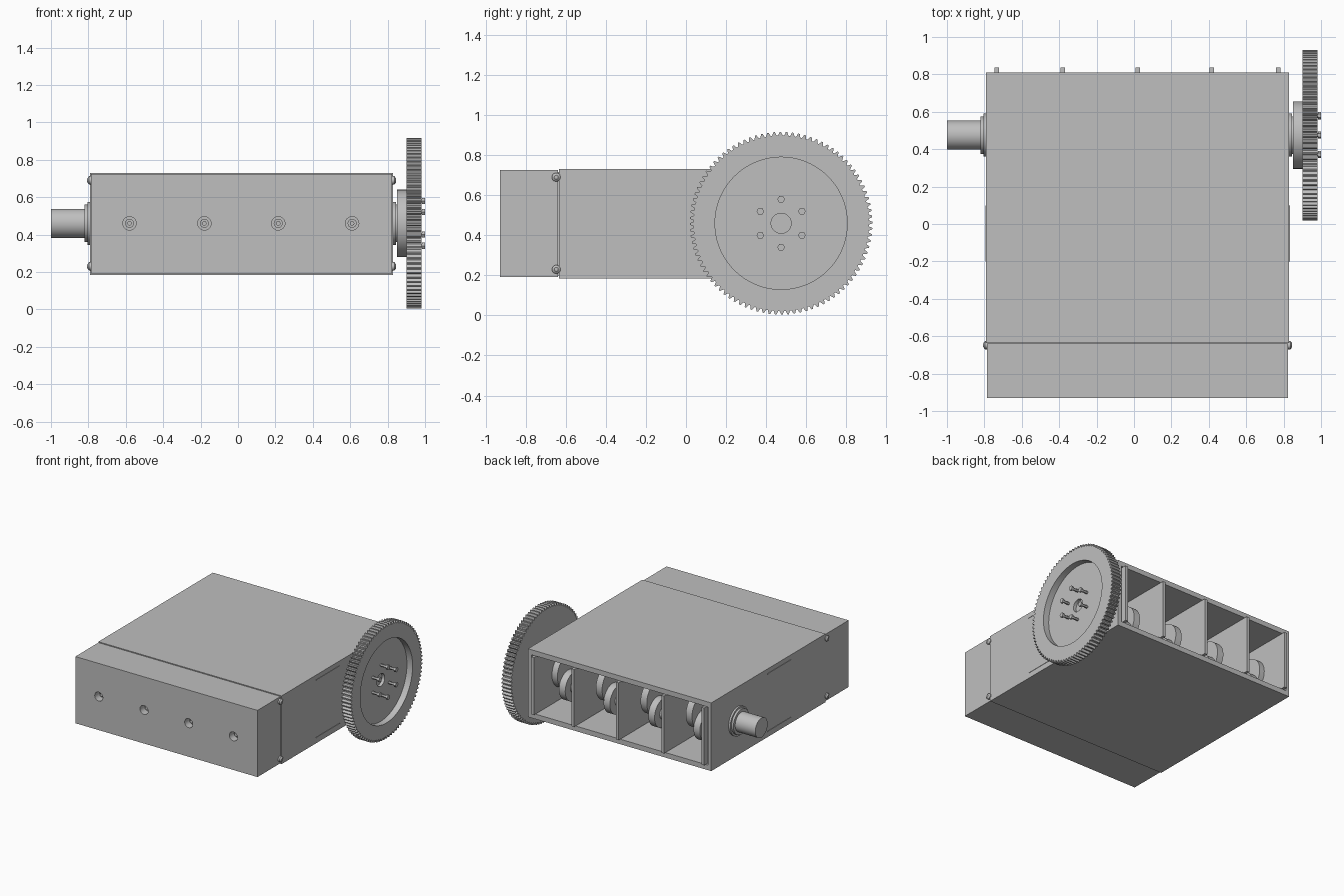
import bpy, bmesh
from math import sin, cos, tau

cube = bpy.data.objects.get("Cube")
if cube:
    bpy.data.objects.remove(cube, do_unlink=True)

metal = bpy.data.materials.new("light grey metal")
metal.use_nodes = True
GREY = (0.52, 0.52, 0.52, 1)
metal.diffuse_color = GREY
metal.node_tree.nodes["Principled BSDF"].inputs["Base Color"].default_value = GREY

AXIS_Y, AXIS_Z = 0.475, 0.46
BAYS = [-0.58, -0.18, 0.215, 0.61]
BULKHEADS = [-0.735, -0.38, 0.02, 0.415, 0.77]


def finish(name, bm):
    bmesh.ops.recalc_face_normals(bm, faces=bm.faces)
    mesh = bpy.data.meshes.new(name)
    bm.to_mesh(mesh)
    bm.free()
    mesh.materials.append(metal)
    ob = bpy.data.objects.new(name, mesh)
    bpy.context.collection.objects.link(ob)
    return ob


def smooth(ob):
    bpy.ops.object.select_all(action="DESELECT")
    bpy.context.view_layer.objects.active = ob
    ob.select_set(True)
    bpy.ops.object.shade_smooth_by_angle(angle=0.6)


def box(name, x, y, z):
    bm = bmesh.new()
    bmesh.ops.create_cube(bm, size=1)
    for v in bm.verts:
        v.co = [s[0] if c < 0 else s[1] for c, s in zip(v.co, (x, y, z))]
    return finish(name, bm)


def lathe(name, profile, y=AXIS_Y, z=AXIS_Z, x=0, segs=48, axis="X", teeth=None):
    """Revolve (position, radius) points; the ends are capped, teeth mark toothed rings."""
    bm = bmesh.new()
    rings = []
    for pos, r in profile:
        ring = []
        for i in range(segs):
            rr = r - 0.018 if teeth and r == teeth and i % 4 > 1 else r
            a = tau * i / segs
            u, w = rr * cos(a), rr * sin(a)
            co = (x + pos, y + u, z + w) if axis == "X" else (x + u, y + pos, z + w)
            ring.append(bm.verts.new(co))
        rings.append(ring)
    for a, b in zip(rings, rings[1:]):
        for i in range(segs):
            j = (i + 1) % segs
            bm.faces.new((a[i], a[j], b[j], b[i]))
    bm.faces.new(rings[0])
    bm.faces.new(rings[-1])
    ob = finish(name, bm)
    if not teeth:
        smooth(ob)
    return ob


def cut(ob, cutters):
    for c in cutters:
        mod = ob.modifiers.new("cut", "BOOLEAN")
        mod.operation, mod.solver, mod.object = "DIFFERENCE", "EXACT", c
        c.hide_render = True
        c.hide_set(True)
        c.display_type = "WIRE"
    bpy.context.view_layer.objects.active = ob
    for mod in list(ob.modifiers):
        bpy.ops.object.modifier_apply(modifier=mod.name)
    for c in cutters:
        bpy.data.objects.remove(c, do_unlink=True)


# Engine block: open crankcase at the back, cylinder bores beyond it
block = box("engine_block", (-0.79, 0.83), (-0.635, 0.81), (0.185, 0.73))
cutters = [box("crankcase_cutter", (-0.76, 0.80), (-0.02, 0.9), (0.225, 0.69))]
cutters += [lathe("bore_cutter", [(-0.6, 0.16), (0.1, 0.16)], y=0, x=x, axis="Y") for x in BAYS]
cut(block, cutters)

# Cylinder head with four plug holes
head = box("cylinder_head", (-0.787, 0.823), (-0.93, -0.639), (0.192, 0.725))
cut(head, [lathe("plug_hole_cutter", [(-1, 0.036), (-0.87, 0.036)], y=0, x=x, axis="Y", segs=24)
           for x in BAYS])
box("head_gasket", (-0.78, 0.815), (-0.641, -0.633), (0.2, 0.715))
for i, x in enumerate(BAYS):
    lathe(f"spark_plug_{i + 1}", [(-0.9, 0.012), (-0.88, 0.012), (-0.88, 0.024), (-0.86, 0.024)],
          y=0, x=x, axis="Y", segs=16)

# Bearing bulkheads standing slightly out of the crankcase
for i, x in enumerate(BULKHEADS):
    box(f"bulkhead_{i + 1}", (x - 0.012, x + 0.012), (-0.03, 0.838), (0.23, 0.688))

# Side seams and head bolts on both sides
for side, x, d in (("right", -0.79, -1), ("left", 0.83, 1)):
    for level, z in (("lower", 0.23), ("upper", 0.69)):
        box(f"{side}_{level}_seam", sorted((x, x + 0.003 * d)), (-0.2, 0.1), (z - 0.003, z + 0.003))
        lathe(f"{side}_{level}_head_bolt",
              [(-0.02 * d, 0.022), (0.006 * d, 0.022), (0.016 * d, 0.01)],
              x=x, y=-0.648, z=z, segs=12)

# Crankshaft: main journal, webs, offset pins, rods and pistons
lathe("main_shaft", [(-1, 0.078), (-0.735, 0.078)])
lathe("right_bearing", [(-0.76, 0.115), (-0.805, 0.115), (-0.805, 0.1), (-0.822, 0.1)])
lathe("left_bearing", [(0.78, 0.115), (0.845, 0.115), (0.845, 0.1), (0.865, 0.1)])
for i, x in enumerate(BAYS):
    drop = -0.11
    for d in (-1, 1):
        tag = f"{i + 1}_{'left' if d > 0 else 'right'}"
        lathe(f"journal_{tag}", [(0.1 * d, 0.06), (0.19 * d, 0.06)], x=x)
        lathe(f"crank_web_{tag}", [(0.1 * d, 0.135), (0.155 * d, 0.135)], x=x)
        lathe(f"throw_web_{tag}", [(0.045 * d, 0.115), (0.1 * d, 0.115)], x=x, z=AXIS_Z + drop)
    lathe(f"crank_pin_{i + 1}", [(-0.05, 0.05), (0.05, 0.05)], x=x, z=AXIS_Z + drop)
    box(f"connecting_rod_{i + 1}", (x - 0.025, x + 0.025), (-0.12, AXIS_Y), (0.34, 0.41))
    lathe(f"piston_{i + 1}", [(-0.4, 0.157), (-0.1, 0.157)], y=0, x=x, axis="Y")

# Flywheel: toothed ring around a recessed disc with a centre bore
R = 0.456
lathe("flywheel_gear", [(0.90, 0.18), (0.90, R), (0.98, R), (0.98, 0.33), (0.93, 0.33),
                        (0.93, 0.05), (0.87, 0.05)], segs=4 * 92, teeth=R)
lathe("flywheel_hub", [(0.85, 0.18), (0.905, 0.18)])

# Ring of flywheel bolts
for i in range(6):
    a = tau * (i + 0.5) / 6
    lathe(f"flywheel_bolt_{i + 1}", [(0.92, 0.011), (0.983, 0.011), (0.983, 0.019), (1.0, 0.019)],
          y=AXIS_Y + 0.12 * cos(a), z=AXIS_Z + 0.12 * sin(a), segs=6)
